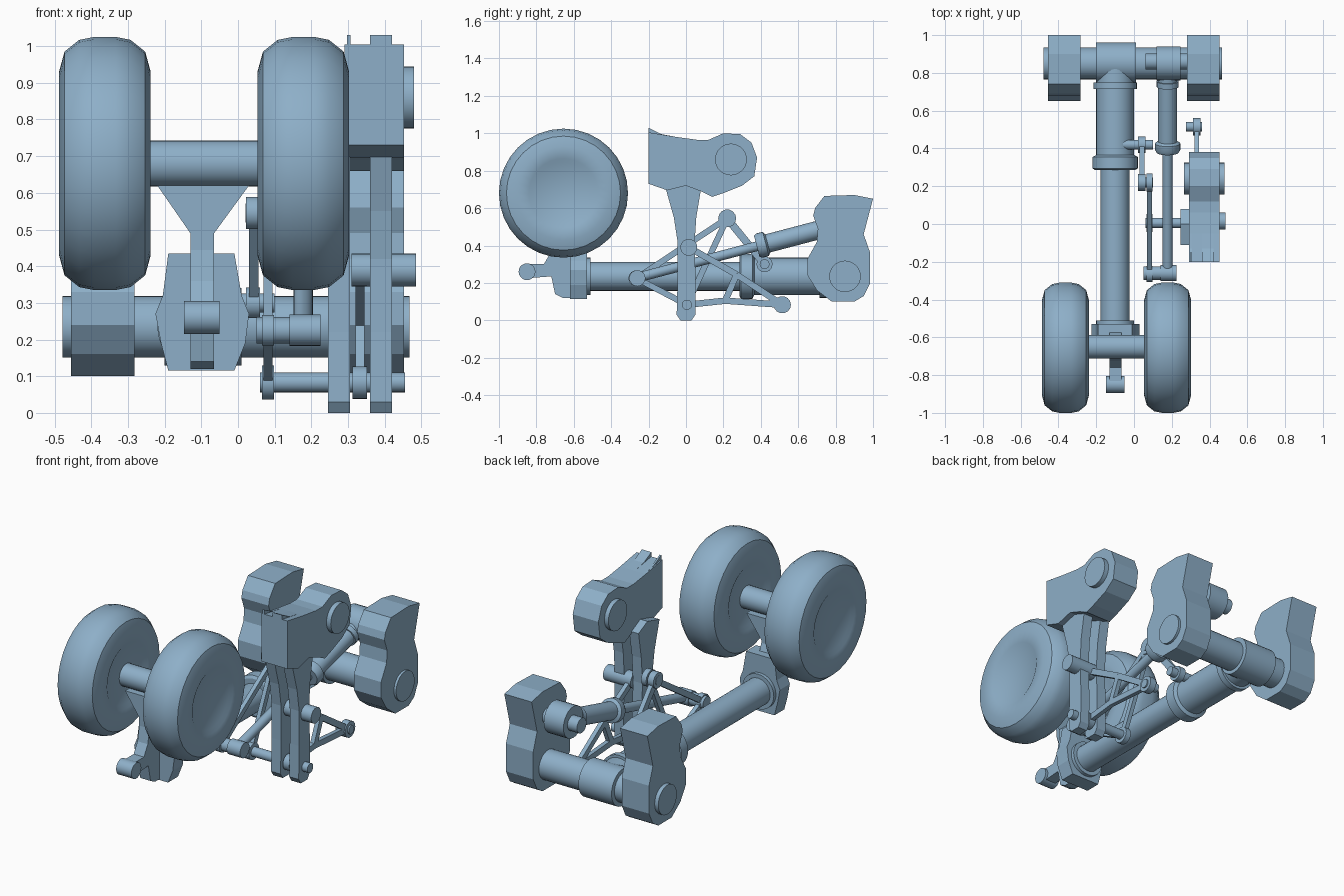
import bpy
import bmesh
from math import pi, cos, sin, radians
from mathutils import Vector

if "Cube" in bpy.data.objects:
    bpy.data.objects.remove(bpy.data.objects["Cube"], do_unlink=True)

steel = bpy.data.materials.new("steel blue")
steel.use_nodes = True
COLOR = (0.27, 0.43, 0.58, 1)
steel.diffuse_color = COLOR
steel.node_tree.nodes["Principled BSDF"].inputs["Base Color"].default_value = COLOR


def finish(name, bm, smooth=False):
    bmesh.ops.recalc_face_normals(bm, faces=bm.faces)
    mesh = bpy.data.meshes.new(name)
    bm.to_mesh(mesh)
    bm.free()
    mesh.materials.append(steel)
    obj = bpy.data.objects.new(name, mesh)
    bpy.context.collection.objects.link(obj)
    if smooth:
        bpy.ops.object.select_all(action='DESELECT')
        obj.select_set(True)
        bpy.context.view_layer.objects.active = obj
        bpy.ops.object.shade_smooth_by_angle(angle=radians(32))
    return obj


def lathe(name, origin, direction, profile, segs=24):
    """Turn (distance, radius) steps around a direction, with capped ends."""
    bm = bmesh.new()
    turn = Vector(direction).to_track_quat('Z', 'Y')
    rings = []
    for t, r in profile:
        rings.append([bm.verts.new(Vector(origin) + turn @ Vector(
            (r * cos(2 * pi * i / segs), r * sin(2 * pi * i / segs), t)))
            for i in range(segs)])
    for a, b in zip(rings, rings[1:]):
        for i in range(segs):
            j = (i + 1) % segs
            bm.faces.new((a[i], a[j], b[j], b[i]))
    bm.faces.new(rings[0])
    bm.faces.new(rings[-1])
    return finish(name, bm, True)


def pin(name, y, z, x0, x1, r, segs=20):
    return lathe(name, (x0, y, z), (1, 0, 0), [(0, r), (x1 - x0, r)], segs)


def prism(name, outline, axis, lo, hi):
    """Extrude a (y, z) outline along x, or an (x, z) outline along y."""
    bm = bmesh.new()

    def place(p, d):
        return (d, p[0], p[1]) if axis == 'x' else (p[0], d, p[1])
    face = bm.faces.new([bm.verts.new(place(p, lo)) for p in outline])
    grown = bmesh.ops.extrude_face_region(bm, geom=[face])
    moved = [v for v in grown["geom"] if isinstance(v, bmesh.types.BMVert)]
    shift = Vector((hi - lo, 0, 0)) if axis == 'x' else Vector((0, hi - lo, 0))
    bmesh.ops.translate(bm, verts=moved, vec=shift)
    return finish(name, bm)


def bar(name, p, q, x0, x1, w0, w1):
    """Flat tapered link between two (y, z) points."""
    p, q = Vector(p), Vector(q)
    side = (q - p).orthogonal().normalized()
    prism(name, [p + side * w0, q + side * w1, q - side * w1, p - side * w0], 'x', x0, x1)


# Wheels and axle
half = [(-.108, .165), (-.12, .185), (-.125, .25), (-.11, .305), (-.07, .337), (-.03, .345)]
tyre = half + [(-t, r) for t, r in reversed(half)]
for side, x in (("right", -.363), ("left", .178)):
    lathe(side + "_wheel", (x, -.655, .68), (1, 0, 0), tyre, 32)
pin("axle", -.65, .68, -.3, .12, .063, 24)

# Axle fork with its tow arm
prism("fork_flare", [(-.22, .62), (.03, .62), (-.065, .49), (-.065, .28),
                     (-.13, .28), (-.13, .49)], 'y', -.71, -.59)
prism("fork_web", [(-.85, .3), (-.76, .3), (-.725, .36), (-.7, .5), (-.6, .5), (-.56, .4),
                   (-.56, .12), (-.66, .12), (-.7, .14), (-.72, .235), (-.85, .225)],
      'x', -.13, -.065)
prism("fork_plate", [(-.19, .435), (-.01, .435), (.01, .32), (.03, .27), (.02, .19), (-.01, .115),
                     (-.19, .115), (-.21, .19), (-.225, .27), (-.205, .32)], 'y', -.62, -.53)
pin("tow_pin", -.85, .26, -.147, -.05, .045)

# Main strut: piston, sleeve and collars
lathe("main_strut", (-.1, 0, .235), (0, 1, 0),
      [(-.55, .1), (-.51, .1), (-.51, .077), (.285, .077), (.285, .105), (.295, .12),
       (.355, .12), (.365, .1), (.715, .1), (.715, .115), (.75, .115), (.75, .1), (.85, .1)], 32)

# Trunnion across the back
pin("trunnion_tube", .85, .235, -.478, .467, .084, 28)
pin("trunnion_hub", .855, .235, -.2, .01, .106, 28)
mount = [(.69, .6), (.74, .665), (.9, .67), (1, .65), (.95, .46), (.985, .36), (.985, .2),
         (.95, .13), (.9, .1), (.78, .1), (.7, .16), (.65, .24), (.65, .33),
         (.7, .42), (.705, .49), (.68, .56)]
for side, x in (("right", -.455), ("left", .28)):
    prism(side + "_mount", mount, 'x', x, x + .173)

# Retraction actuator
low, high = Vector((.178, -.26, .228)), Vector((.178, .85, .52))
reach = (high - low).length
lathe("actuator", low, high - low,
      [(0, .026), (.66, .026), (.66, .058), (.675, .067), (.71, .067), (.72, .05),
       (1.02, .05), (1.02, .058), (1.05, .058), (1.05, .05), (reach, .05)])
pin("actuator_eye", -.26, .225, .14, .225, .043)
pin("actuator_pin", -.26, .225, .05, .15, .036)
pin("actuator_head", .85, .52, .12, .245, .09, 24)
pin("actuator_head_pin", .86, .52, .06, .285, .043)

# Upper pivot block with its pin and top fins
prism("pivot_block", [(-.2, 1.005), (-.2, .73), (-.1, .695), (0, .72), (.08, .69), (.14, .66),
                      (.2, .68), (.3, .72), (.365, .77), (.38, .87), (.35, .95), (.29, .995),
                      (.2, 1), (.12, .965), (.06, .965), (-.05, .98)], 'x', .29, .453)
fin = [(-.2, 1.03), (-.2, .97), (-.05, .96), (-.05, .98), (-.13, .995)]
for name, x0, x1 in (("inner_fin", .297, .307), ("outer_fin", .36, .42)):
    prism(name, fin, 'x', x0, x1)
pin("pivot_pin", .24, .86, .265, .48, .085, 28)

# Twin drag arms hanging below the block
arm = [(-.11, .71), (0, .74), (.08, .7), (.055, .55), (.045, .4), (.052, .22), (.05, .03),
       (.03, 0), (-.03, 0), (-.05, .03), (-.045, .22), (-.045, .42), (-.065, .55)]
for name, x0, x1 in (("inner_arm", .245, .305), ("outer_arm", .36, .42)):
    prism(name, arm, 'x', x0, x1)
pin("arm_upper_pin", .015, .39, .31, .485, .045)
pin("arm_lower_pin", .005, .083, .06, .455, .027)

# Outer triangular brace between the arms
top, foot, tip = (.015, .39), (.005, .083), (.515, .083)
knee, sole = (.27, .245), (.21, .105)
for i, (p, q) in enumerate([(top, knee), (knee, tip), (foot, sole), (sole, tip), (sole, knee)]):
    bar("outer_brace_%d" % (i + 1), p, q, .32, .345, .017, .017)
for name, p, r in (("top", top, .045), ("foot", foot, .045), ("tip", tip, .046)):
    pin("outer_brace_%s_eye" % name, p[0], p[1], .312, .352, r, 14)
pin("outer_brace_tip_pin", tip[0], tip[1], .275, .36, .025)

# Inner triangular brace and link to the strut
front, peak, strut_eye = (-.265, .225), (.22, .545), (.42, .3)
for i, (p, q) in enumerate([(front, foot), (front, peak), (foot, peak)]):
    bar("inner_brace_%d" % (i + 1), p, q, .07, .094, .016, .016)
for name, p, r in (("front", front, .043), ("foot", foot, .047), ("peak", peak, .048)):
    pin("inner_brace_%s_eye" % name, p[0], p[1], .066, .098, r, 14)
bar("strut_link", peak, strut_eye, .03, .056, .02, .02)
pin("strut_link_peak_eye", peak[0], peak[1], .022, .06, .045, 14)
pin("strut_link_eye", strut_eye[0], strut_eye[1], .022, .06, .043, 14)
pin("strut_link_pin", strut_eye[0], strut_eye[1], -.06, .1, .026)
pin("peak_pin", peak[0], peak[1], .02, .1, .026)
